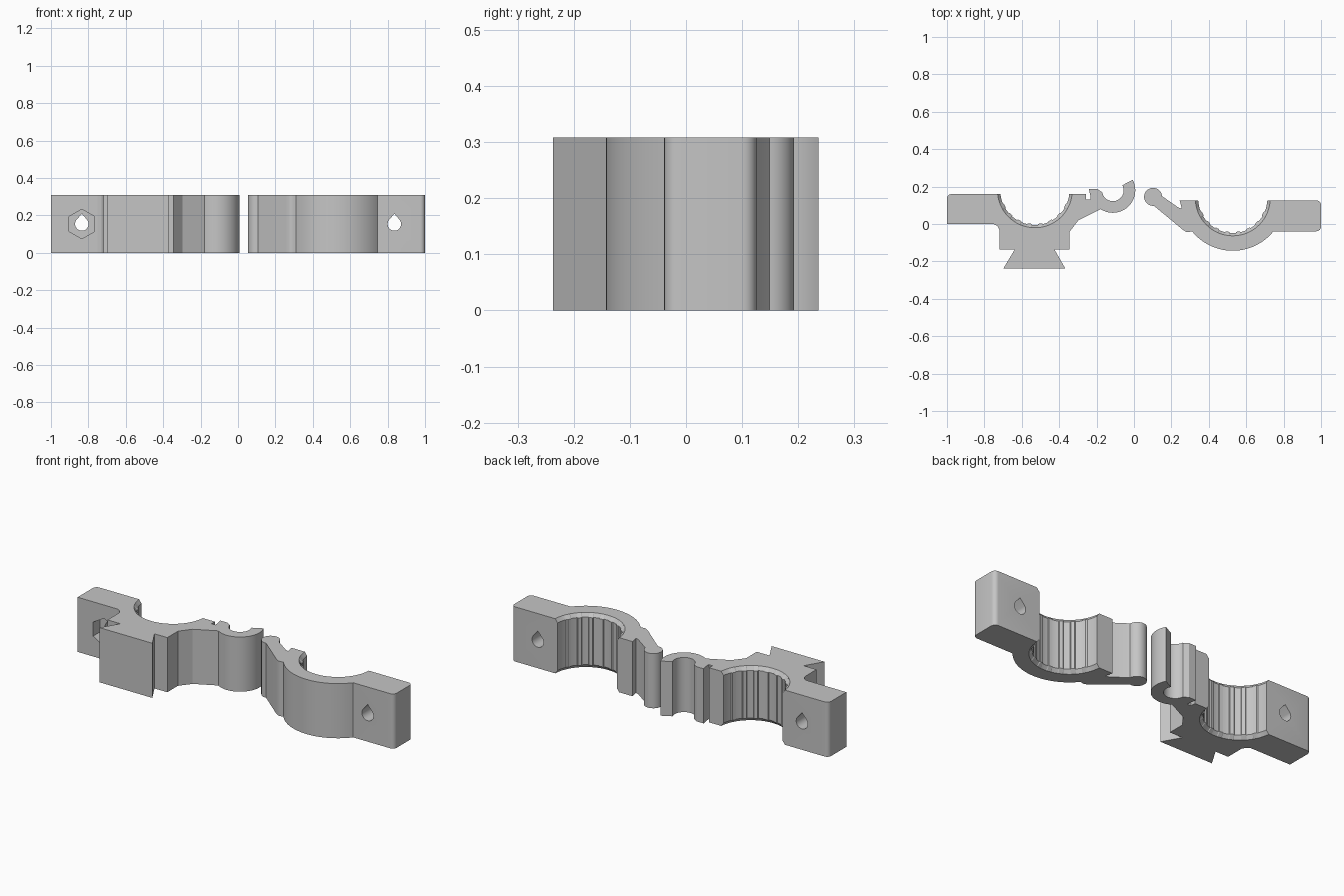
import bpy, bmesh
from math import sin, cos, radians, asin, degrees, pi
from mathutils import Matrix

cube = bpy.data.objects.get("Cube")
if cube:
    bpy.data.objects.remove(cube, do_unlink=True)

HEIGHT = 0.308
CHAMFER = 0.02
BORE, RIB, RIM = 0.185, 0.18, 0.2

grey = bpy.data.materials.new("plain grey")
grey.use_nodes = True
grey.diffuse_color = (0.56, 0.56, 0.56, 1)
grey.node_tree.nodes["Principled BSDF"].inputs["Base Color"].default_value = (0.56, 0.56, 0.56, 1)


def arc(cx, cy, r, start, end, steps=24):
    angles = [radians(start + (end - start) * i / steps) for i in range(steps + 1)]
    return [(cx + r * cos(a), cy + r * sin(a)) for a in angles]


def half_bore(cx, cy, top, wall, rib):
    """Half-round bore with ribs, walked from its +x lip to its -x lip."""
    lip = degrees(asin((top - cy) / wall))
    points = arc(cx, cy, wall, lip, -22, 4)
    for k in range(8):
        mid = -27 - 18 * k
        points += arc(cx, cy, rib, mid + 3, mid - 3, 2)
        if k < 7:
            points += arc(cx, cy, wall, mid - 4, mid - 14, 4)
    return points + arc(cx, cy, wall, -158, -180 - lip, 4)


def loft(name, layers, place=Matrix()):
    """Closed solid through counter-clockwise outlines stacked along local z."""
    bm = bmesh.new()
    rings = [[bm.verts.new((x, y, z)) for x, y in outline] for z, outline in layers]
    bm.faces.new(rings[0][::-1])
    bm.faces.new(rings[-1])
    for low, high in zip(rings, rings[1:]):
        for i in range(len(low)):
            bm.faces.new((low[i - 1], low[i], high[i], high[i - 1]))
    bm.transform(place)
    bm.normal_update()
    mesh = bpy.data.meshes.new(name)
    bm.to_mesh(mesh)
    bm.free()
    mesh.materials.append(grey)
    obj = bpy.data.objects.new(name, mesh)
    bpy.context.collection.objects.link(obj)
    return obj


def clamp_half(name, outside, cx, cy, top):
    """Upright clamp half whose bore is chamfered at both ends."""
    rim = outside + half_bore(cx, cy, top, RIM, RIM)
    ribbed = outside + half_bore(cx, cy, top, BORE, RIB)
    return loft(name, [(0, rim), (CHAMFER, ribbed), (HEIGHT - CHAMFER, ribbed), (HEIGHT, rim)])


def cross_cutter(name, outline, x, back):
    """Profile stood up in xz, running from y = back out through the front."""
    place = Matrix.Translation((x, back, HEIGHT / 2)) @ Matrix.Rotation(pi / 2, 4, "X")
    return loft(name, [(0, outline), (back + 0.3, outline)], place)


def bolt_hole(x):
    teardrop = arc(0, 0, 0.036, 145, 395) + [(0, 0.055)]
    return cross_cutter("bolt_hole_cutter", teardrop, x, 0.3)


def cut(obj, cutters):
    bpy.ops.object.select_all(action="DESELECT")
    obj.select_set(True)
    bpy.context.view_layer.objects.active = obj
    for cutter in cutters:
        cutter.hide_render = True
        mod = obj.modifiers.new("cut", "BOOLEAN")
        mod.operation, mod.solver, mod.object = "DIFFERENCE", "EXACT", cutter
        bpy.context.view_layer.update()
        bpy.ops.object.modifier_apply(modifier=mod.name)
        bpy.data.objects.remove(cutter, do_unlink=True)
    bpy.ops.object.shade_smooth_by_angle(angle=radians(20))


# Clamp half with dovetail foot and open hinge hook
back_corner = arc(-0.975, 0.135, 0.025, 90, 180, 6)
foot = [(-1, 0), (-0.75, 0), (-0.729, -0.012), (-0.718, -0.033), (-0.718, -0.137),
        (-0.638, -0.137), (-0.698, -0.237), (-0.368, -0.237), (-0.425, -0.137),
        (-0.345, -0.137), (-0.345, -0.042), (-0.297, 0.02)]
hook = arc(-0.113, 0.18, 0.12, 237, 388, 36) + arc(-0.113, 0.18, 0.058, 388, 190)
latch_slot = [(-0.196, 0.187), (-0.241, 0.187), (-0.233, 0.15), (-0.233, 0.13),
              (-0.256, 0.13), (-0.256, 0.16)]
hook_half = clamp_half("hook_clamp_half", back_corner + foot + hook + latch_slot,
                       -0.53, 0.18, 0.16)
nut_pocket = cross_cutter("nut_pocket_cutter", arc(0, 0, 0.079, 30, 330, 5), -0.835, 0.06)
cut(hook_half, [bolt_hole(-0.835), nut_pocket])

# Clamp half with round hinge pin
notch = [(0.244, 0.126), (0.25, 0.105), (0.255, 0.082), (0.237, 0.088)]
pin = arc(0.102, 0.145, 0.048, 5, 276, 30)
arm = [(0.255, -0.026)] + arc(0.288, -0.013, 0.03, 240, 285, 4)
shell = arc(0.528, 0.137, 0.28, 219, 321, 36)
ear = arc(0.975, -0.014, 0.025, 270, 360, 6) + arc(0.975, 0.101, 0.025, 0, 90, 6)
pin_half = clamp_half("pin_clamp_half", notch + pin + arm + shell + ear, 0.528, 0.137, 0.126)
cut(pin_half, [bolt_hole(0.836)])
